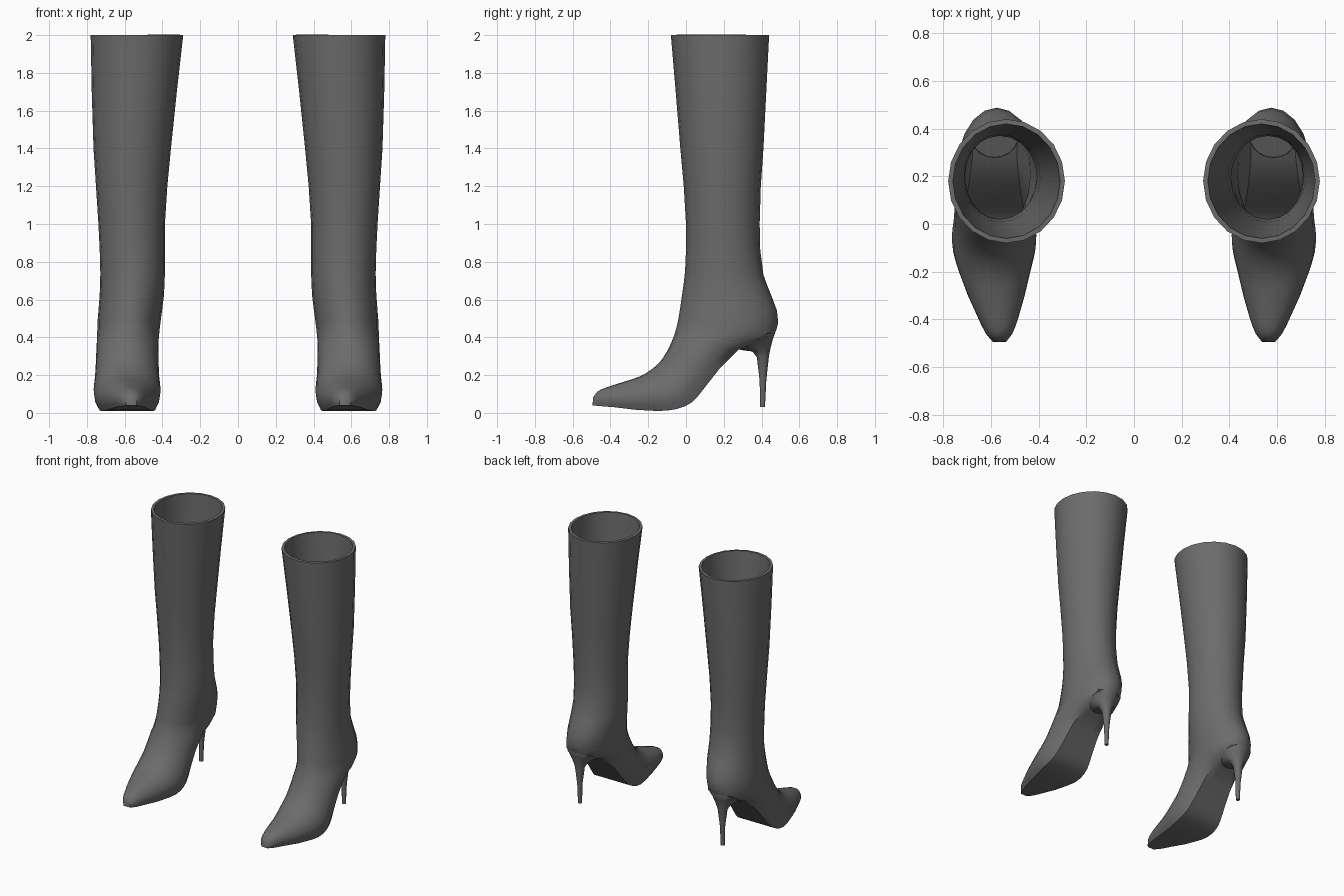
import bpy, bmesh, math

if "Cube" in bpy.data.objects:
    bpy.data.objects.remove(bpy.data.objects["Cube"])

leather = bpy.data.materials.new("dark grey leather")
leather.diffuse_color = (0.15, 0.15, 0.15, 1)
leather.use_nodes = True
leather.node_tree.nodes["Principled BSDF"].inputs["Base Color"].default_value = leather.diffuse_color
HALF = 10  # steps round half of a section


def clamp(v, lo, hi):
    return max(lo, min(hi, v))


def half_section(k, f):
    """Half outline (width, depth) from back/sole to front/top.
    k blends an ellipse into a flat-soled arch, f is the sole width share."""
    pts = []
    for i in range(HALF + 1):
        a = math.pi * i / HALF
        eu, ev = math.sin(a), (1 - math.cos(a)) / 2
        if i <= 2:
            du, dv = f * i / 2, 0.0
        else:
            b = math.pi / 2 * (i - 2) / (HALF - 2)
            dv = math.sin(b)
            du = max(math.cos(b), 0) ** 0.9 * (1 - (1 - f) * (1 - dv) ** 3)
        pts.append((eu + (du - eu) * k, ev + (dv - ev) * k))
    widest = max(u for u, v in pts)
    return [(u / widest, v) for u, v in pts]


def smooth_between(keys, steps):
    """Insert sections between the keys on a smooth curve through them."""
    t = [0.0]
    for p, q in zip(keys, keys[1:]):
        t.append(t[-1] + sum(abs(a - b) for a, b in zip(p, q)))

    def slope(i, c):
        def d(j):
            return (keys[j + 1][c] - keys[j][c]) / (t[j + 1] - t[j])
        if i == 0:
            return d(0)
        if i == len(keys) - 1:
            return d(i - 1)
        h0, h1 = t[i] - t[i - 1], t[i + 1] - t[i]
        return (d(i - 1) * h1 + d(i) * h0) / (h0 + h1)

    out = []
    for i in range(len(keys) - 1):
        h = t[i + 1] - t[i]
        for s in range(steps):
            x = s / steps
            out.append([
                (2 * x**3 - 3 * x**2 + 1) * keys[i][c] + (3 * x**2 - 2 * x**3) * keys[i + 1][c]
                + h * ((x**3 - 2 * x**2 + x) * slope(i, c) + (x**3 - x**2) * slope(i + 1, c))
                for c in range(len(keys[0]))])
    return out + [list(keys[-1])]


def loft(name, sections, sole, cap_start, wall=0):
    """Skin rings given as (front y, front z, back y, back z, centre x, half width)."""
    bm = bmesh.new()
    rings = []
    for fy, fz, by, bz, cx, hw in sections:
        # the section turns flat-soled below the heel seat, widest at the ball
        k = clamp((0.44 - bz) / 0.09, 0, 1) if sole else 0
        f = clamp(0.5 + (0.3 - by) * 0.75, 0.5, 0.8)
        half = half_section(k, f)
        loop = half + [(-u, v) for u, v in half[-2:0:-1]]
        rings.append([bm.verts.new((cx + u * hw, by + (fy - by) * v, bz + (fz - bz) * v))
                      for u, v in loop])
    n = len(rings[0])
    for r, s in zip(rings, rings[1:]):
        for i in range(n):
            j = (i + 1) % n
            bm.faces.new((r[i], r[j], s[j], s[i]))
    if cap_start:
        bm.faces.new(rings[0])
    bm.faces.new(rings[-1])
    bmesh.ops.recalc_face_normals(bm, faces=bm.faces)
    me = bpy.data.meshes.new(name)
    bm.to_mesh(me)
    bm.free()
    me.materials.append(leather)
    ob = bpy.data.objects.new(name, me)
    bpy.context.collection.objects.link(ob)
    bpy.ops.object.select_all(action='DESELECT')
    ob.select_set(True)
    bpy.context.view_layer.objects.active = ob
    if wall:
        mod = ob.modifiers.new("wall", 'SOLIDIFY')
        mod.thickness = wall
        mod.offset = -1
        bpy.ops.object.modifier_apply(modifier=mod.name)
    # second boot of the pair
    mod = ob.modifiers.new("pair", 'MIRROR')
    mod.use_mirror_merge = False
    bpy.ops.object.modifier_apply(modifier=mod.name)
    bpy.ops.object.shade_smooth_by_angle(angle=math.radians(40))


# Shaft, ankle, heel seat, instep and toe
shaft = [
    (-.08, 2.0, .44, 2.0, .535, .245),
    (-.03, 1.4, .41, 1.4, .56, .205),
    (.0, 1.0, .39, 1.0, .563, .176),
    (-.005, .75, .41, .73, .558, .171),
    (-.02, .63, .46, .6, .563, .17),
    (-.04, .5, .488, .48, .576, .167),
]
foot = [
    (-.048, .46, .47, .42, .58, .165),
    (-.075, .38, .28, .335, .585, .164),
    (-.13, .28, .10, .135, .587, .17),
    (-.17, .24, .03, .055, .587, .177),
    (-.22, .205, -.05, .02, .587, .172),
    (-.28, .18, -.15, .01, .585, .15),
    (-.42, .135, -.38, .03, .57, .084),
    (-.47, .112, -.455, .036, .566, .055),
    (-.492, .08, -.495, .04, .565, .028),
]
loft("boot_upper", smooth_between(shaft + foot, 2), True, False, wall=.02)

# Slim heel flaring into the seat under the foot: front y, z, back y, z, half width
heel = [
    (.392, .03, .418, .03, .014),
    (.39, .17, .425, .17, .018),
    (.375, .295, .439, .30, .034),
    (.352, .325, .448, .345, .054),
    (.29, .333, .46, .39, .085),
    (.275, .343, .472, .425, .105),
    (.28, .36, .468, .44, .10),
]
loft("stiletto_heel", [(*s[:4], .585, s[4]) for s in heel], False, True)
